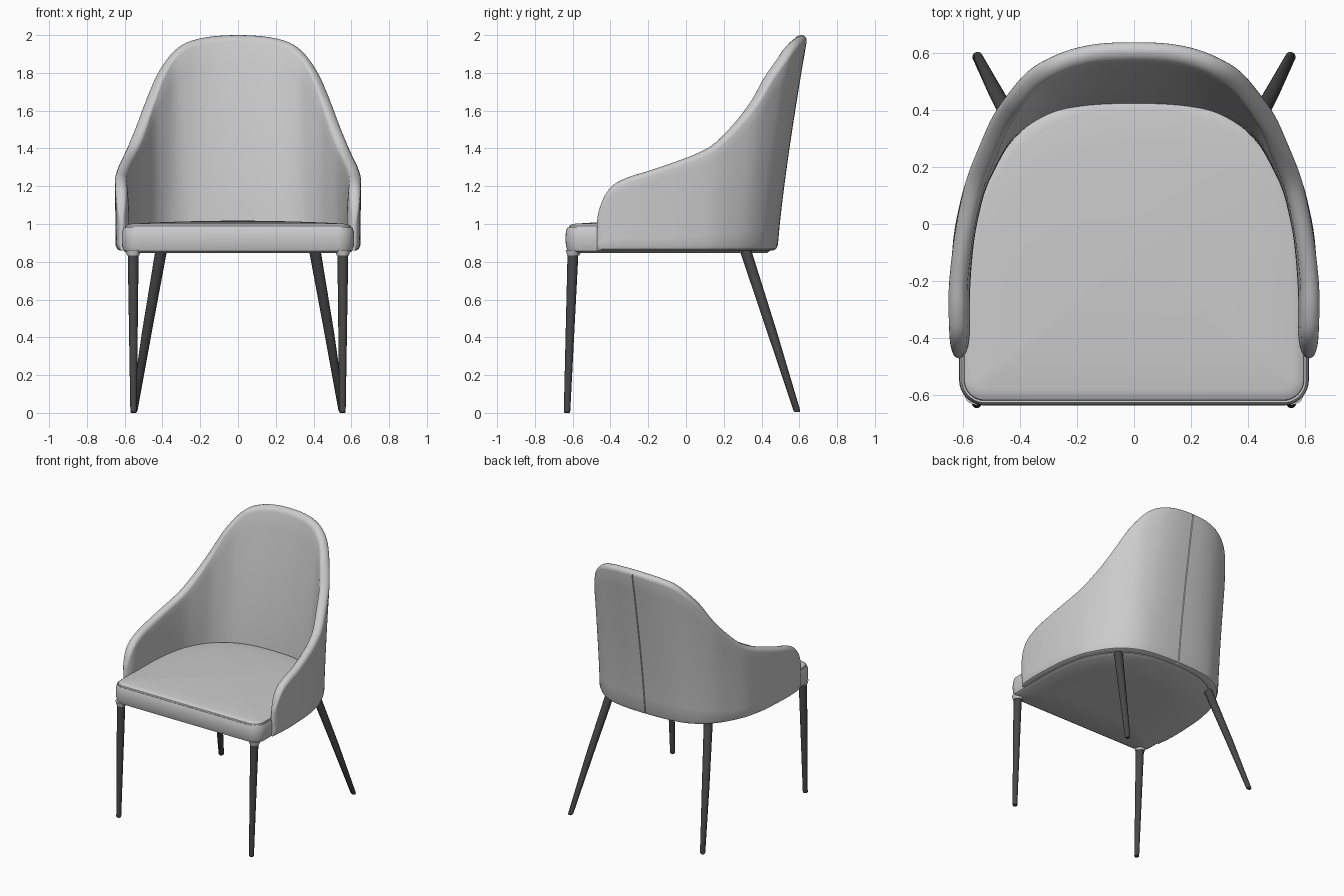
import bpy, bmesh, math
from mathutils import Vector

if "Cube" in bpy.data.objects:
    bpy.data.objects.remove(bpy.data.objects["Cube"])


def material(name, rgb):
    m = bpy.data.materials.new(name)
    m.diffuse_color = (*rgb, 1)
    m.use_nodes = True
    m.node_tree.nodes["Principled BSDF"].inputs["Base Color"].default_value = m.diffuse_color
    return m


FABRIC = material("light grey fabric", (0.6, 0.6, 0.6))
METAL = material("dark metal", (0.065, 0.065, 0.065))


def loft(name, rings, mat, angle=35):
    """Skin a list of closed rings and cap both ends."""
    bm = bmesh.new()
    vs = [[bm.verts.new(p) for p in r] for r in rings]
    n = len(vs[0])
    for a, b in zip(vs, vs[1:]):
        for i in range(n):
            j = (i + 1) % n
            bm.faces.new((a[i], a[j], b[j], b[i]))
    bm.faces.new(vs[0][::-1])
    bm.faces.new(vs[-1])
    bmesh.ops.recalc_face_normals(bm, faces=bm.faces)
    me = bpy.data.meshes.new(name)
    bm.to_mesh(me)
    bm.free()
    me.materials.append(mat)
    ob = bpy.data.objects.new(name, me)
    bpy.context.collection.objects.link(ob)
    bpy.ops.object.select_all(action='DESELECT')
    ob.select_set(True)
    bpy.context.view_layer.objects.active = ob
    bpy.ops.object.shade_smooth_by_angle(angle=math.radians(angle))
    return ob


def plan_normal(x, y):
    """Outward direction of the rounded U-shaped plan."""
    gx = math.copysign(abs(x / 0.65) ** 1.5 / 0.65, x)
    gy = (max(0, y + 0.3) / 0.785) ** 1.5 / 0.785
    return Vector((gx, gy, 0)).normalized()


# --- Wrap-around backrest: bottom x, y; top rim x, y, z; thickness ---
HALF = [
    (0, .485, 0, .645, 2.0, .07),
    (.12, .482, .12, .64, 1.995, .07),
    (.22, .472, .22, .62, 1.98, .07),
    (.30, .455, .305, .585, 1.95, .07),
    (.37, .425, .375, .54, 1.89, .07),
    (.43, .385, .44, .465, 1.79, .07),
    (.49, .325, .495, .385, 1.66, .07),
    (.54, .25, .54, .285, 1.54, .07),
    (.59, .15, .585, .17, 1.43, .068),
    (.615, .06, .61, .07, 1.375, .066),
    (.635, -.05, .632, -.05, 1.33, .065),
    (.645, -.2, .65, -.2, 1.28, .065),
    (.648, -.3, .652, -.3, 1.25, .065),
    (.645, -.38, .65, -.38, 1.21, .063),
    (.64, -.43, .645, -.43, 1.15, .053),
    (.63, -.463, .633, -.463, 1.065, .03),
    (.617, -.472, .617, -.472, 1.0, .005),
]
ROWS = [(-r[0], r[1], -r[2], *r[3:]) for r in HALF[:0:-1]] + HALF
MID = len(HALF) - 1


def spline(t):
    """Smooth curve through the rows."""
    i = min(int(t), len(ROWS) - 2)
    f = t - i
    p = [ROWS[max(0, min(len(ROWS) - 1, i + k))] for k in (-1, 0, 1, 2)]
    return [0.5 * (2 * b + (c - a) * f + (2 * a - 5 * b + 4 * c - d) * f * f
                   + (3 * b - a - 3 * c + d) * f ** 3) for a, b, c, d in zip(*p)]


def shell_section(t):
    bx, by, tx, ty, tz, th = spline(t)
    n = plan_normal(bx, by)
    z0, r = 0.86, th / 2
    groove = 0.006 if abs(t - MID) < 1e-6 else 0   # centre back seam

    def wall(z, inset):
        f = max(0, (z - z0) / (tz - z0)) ** 1.25
        p = Vector((bx + (tx - bx) * f, by + (ty - by) * f, z))
        return p - n * inset

    top = tz - r
    levels = [0.89 + (top - 0.89) * k / 10 for k in range(11)]
    pts = [wall(z0, th * 0.35), wall(z0 + 0.008, th * 0.12 + groove)]
    pts += [wall(z, groove) for z in levels]
    for k in range(1, 8):                            # rounded rim
        a = math.pi * k / 8
        pts.append(wall(top + r * math.sin(a), r - r * math.cos(a)))
    pad = [0.008 * math.sin(math.pi * k / 10) * th / .07 for k in range(11)]
    pts += [wall(z, th + q) for z, q in zip(levels[::-1], pad)]
    pts.append(wall(z0, th))
    return pts


ts = [i / 4 for i in range(4 * (len(ROWS) - 1) + 1)] + [MID - .03, MID + .03]
loft("backrest_shell", [shell_section(t) for t in sorted(ts)], FABRIC)

# --- Seat cushion: rounded front, back tucked inside the shell ---
W, YC, FRONT, R = 0.615, -0.3, -0.638, 0.09
outline = []
for k in range(49):                                  # curved back
    a = math.pi * k / 48
    c, s = math.cos(a), math.sin(a)
    x = math.copysign(W * abs(c) ** (2 / 2.6), c)
    y = YC + 0.755 * max(0, s) ** (2 / 2.6)
    outline.append((Vector((x, y, 0)), plan_normal(x, y)))
for side, start in ((-1, math.pi), (1, 1.5 * math.pi)):   # front corners
    for k in range(9):
        a = start + math.pi / 2 * k / 8
        n = Vector((math.cos(a), math.sin(a), 0))
        outline.append((Vector((side * (W - R), FRONT + R, 0)) + n * R, n))


def seat_ring(inset, z, scale=1):
    c = Vector((0, -0.1, 0))
    return [c + (p - n * inset - c) * scale + Vector((0, 0, z)) for p, n in outline]


profile = [(.03, .846, .02), (.03, .846, .5), (.03, .846, 1), (.012, .856, 1),
           (.002, .885, 1), (0, .925, 1), (.002, .96, 1), (.01, .982, 1),
           (.017, .98, 1), (.019, .99, 1), (.032, .998, 1), (.055, 1.002, 1),
           (.055, 1.008, .8), (.055, 1.014, .5), (.055, 1.017, .2), (.055, 1.018, .02)]
loft("seat_cushion", [seat_ring(*p) for p in profile], FABRIC)


# --- Tapered legs, with soft collars where the front pair meets the seat ---
def tube(name, stops, mat):
    rings = [[Vector((x + r * math.cos(a), y + r * math.sin(a), z))
              for a in (math.tau * k / 20 for k in range(20))] for x, y, z, r in stops]
    loft(name, rings, mat)


for side, label in ((-1, "left"), (1, "right")):
    tube("front_leg_" + label, [(side * .553, -.63, 0, .013), (side * .553, -.63, .005, .017),
                                (side * .555, -.598, .86, .029)], METAL)
    tube("front_collar_" + label, [(side * .555, -.598, .832, .031), (side * .555, -.596, .838, .034),
                                   (side * .555, -.594, .862, .042)], FABRIC)
    tube("back_leg_" + label, [(side * .552, .59, .004, .012), (side * .55, .587, .012, .018),
                               (side * .482, .455, .43, .026), (side * .405, .312, .87, .031)], METAL)
